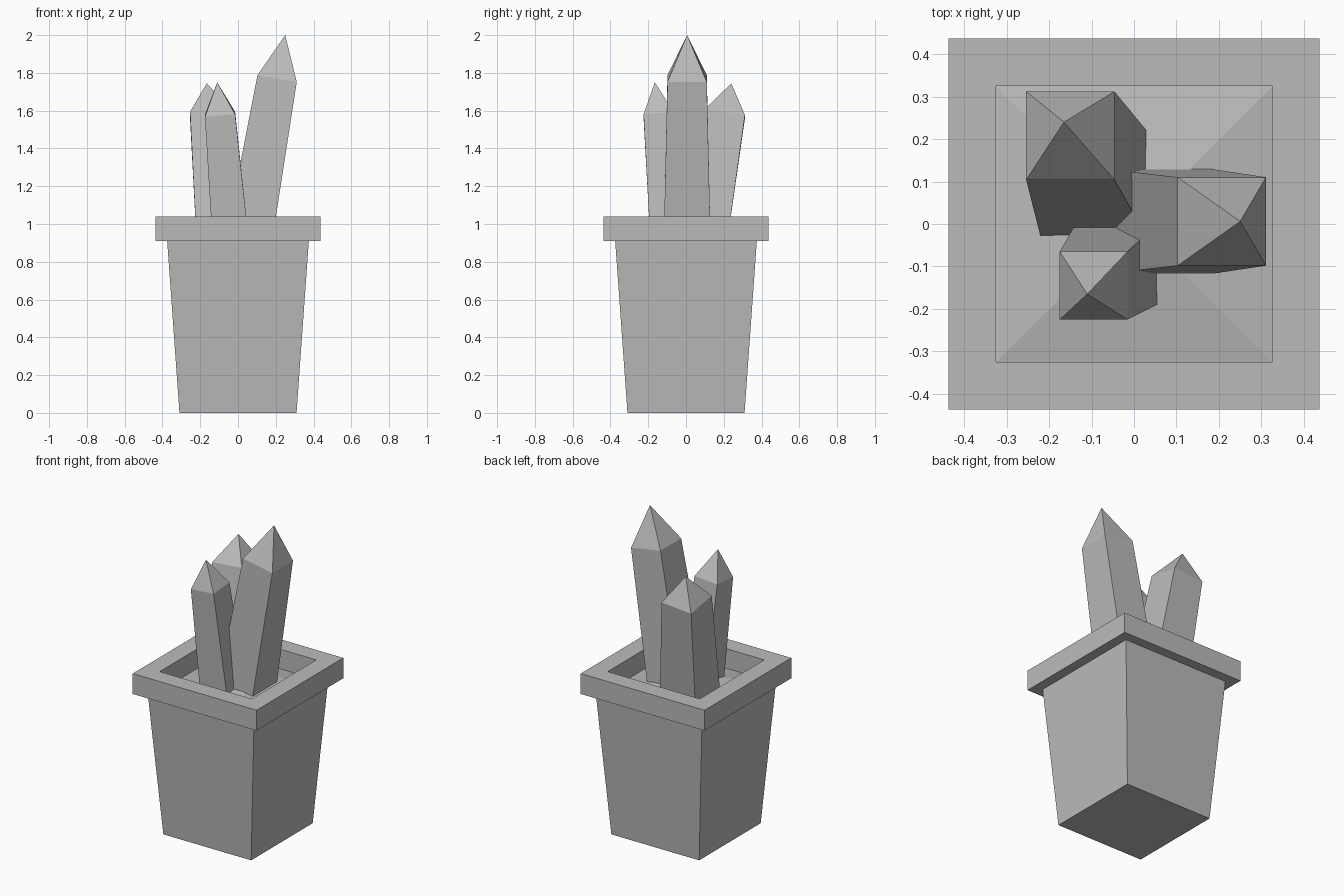
import bpy
from mathutils import Vector

cube = bpy.data.objects.get("Cube")
if cube:
    bpy.data.objects.remove(cube, do_unlink=True)

grey = bpy.data.materials.new("plain grey")
grey.use_nodes = True
colour = (0.5, 0.5, 0.5, 1)
grey.diffuse_color = colour
grey.node_tree.nodes["Principled BSDF"].inputs["Base Color"].default_value = colour

SIGNS = [(-1, -1), (1, -1), (1, 1), (-1, 1)]


def ring(centre, half, lean=(0, 0)):
    """Square ring of corners, tilted to stay perpendicular to a leaning axis."""
    x, y, z = centre
    return [(x + sx * half, y + sy * half, z - half * (sx * lean[0] + sy * lean[1]))
            for sx, sy in SIGNS]


def loft(name, rings, tip=None, closed=False):
    """Join square rings with side faces; cap the ends, add a tip, or close the loop."""
    verts = [v for r in rings for v in r]
    n = len(rings)
    faces = []
    for k in range(n if closed else n - 1):
        a, b = 4 * k, 4 * ((k + 1) % n)
        for i in range(4):
            j = (i + 1) % 4
            faces.append((a + i, a + j, b + j, b + i))
    if not closed:
        faces.append((3, 2, 1, 0))
        top = 4 * (n - 1)
        if tip:
            verts.append(tip)
            faces += [(top + i, top + (i + 1) % 4, len(verts) - 1) for i in range(4)]
        else:
            faces.append(tuple(range(top, top + 4)))
    mesh = bpy.data.meshes.new(name)
    mesh.from_pydata(verts, [], faces)
    mesh.materials.append(grey)
    obj = bpy.data.objects.new(name, mesh)
    bpy.context.collection.objects.link(obj)
    return obj


def crystal(name, base, base_half, shoulder, half, tip):
    """Leaning square prism with a pointed end."""
    axis = Vector(shoulder) - Vector(base)
    lean = (axis.x / axis.z, axis.y / axis.z)
    loft(name, [ring(base, base_half), ring(shoulder, half, lean)], tip)


# Tapered pot, square rim and mounded soil
loft("pot_body", [ring((0, 0, 0), 0.31), ring((0, 0, 0.91), 0.375)])
loft("pot_rim", [ring((0, 0, z), h) for h, z in
                 [(0.325, 0.91), (0.437, 0.91), (0.437, 1.04), (0.325, 1.04)]], closed=True)
loft("soil_mound", [ring((0, 0, 0.9), 0.325), ring((0, 0, 0.915), 0.325)], tip=(0, 0, 0.97))

# Three leaning crystals
crystal("large_crystal", (0.055, 0.006, 0.9), 0.124, (0.207, 0.006, 1.77), 0.104, (0.25, 0.006, 2.0))
crystal("small_crystal", (-0.04, -0.093, 0.92), 0.096, (-0.095, -0.145, 1.58), 0.08, (-0.11, -0.165, 1.75))
crystal("back_crystal", (-0.095, 0.095, 0.92), 0.125, (-0.15, 0.208, 1.585), 0.104, (-0.165, 0.24, 1.745))
